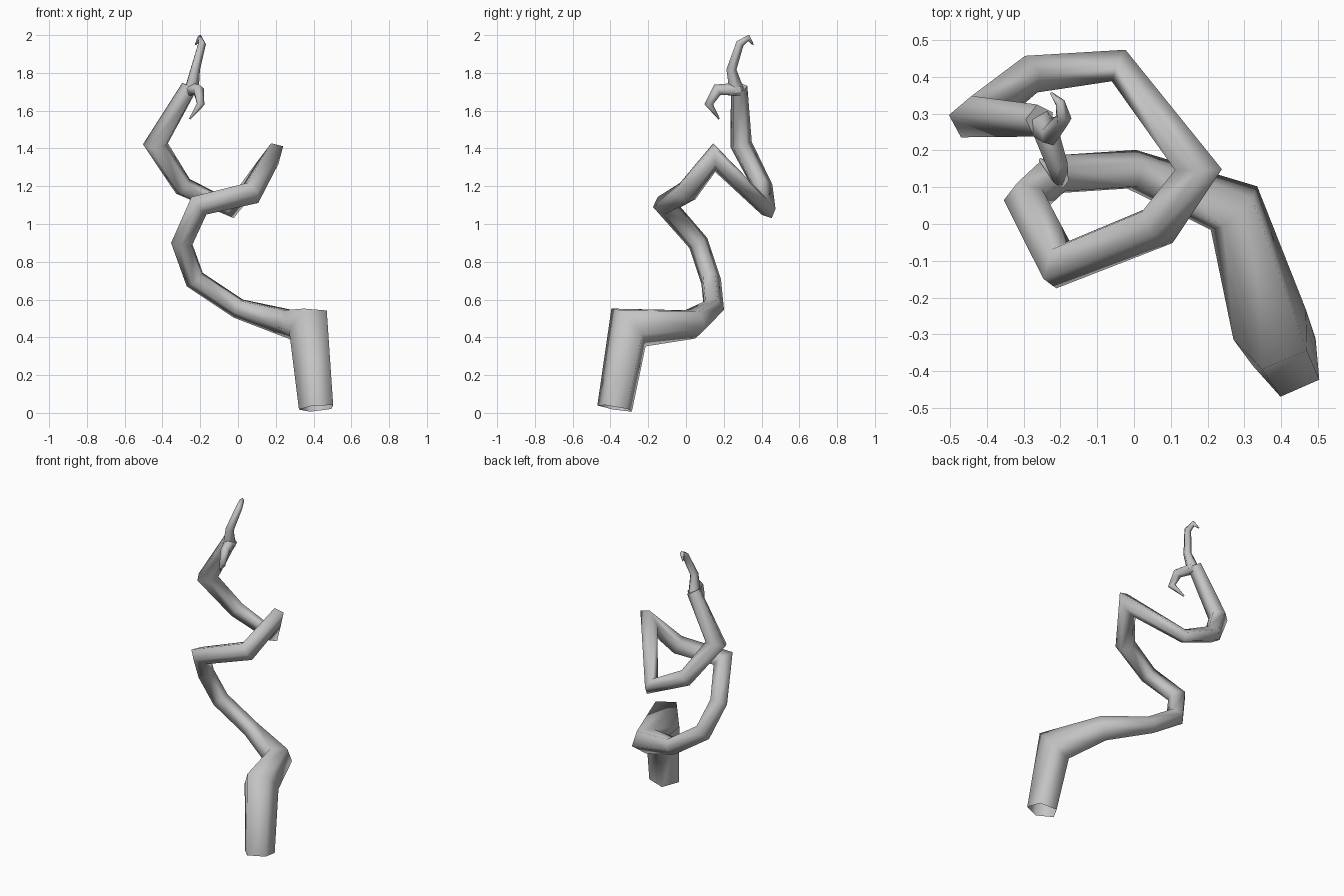
import bpy
from mathutils import Vector

cube = bpy.data.objects.get("Cube")
if cube:
    bpy.data.objects.remove(cube, do_unlink=True)

SIDES = 5

grey = bpy.data.materials.new("plain grey")
grey.use_nodes = True
colour = (0.55, 0.55, 0.55, 1)
grey.diffuse_color = colour
grey.node_tree.nodes["Principled BSDF"].inputs["Base Color"].default_value = colour


def tube(name, path, start_dir, cap_end):
    """Tapered tube along (x, y, z, radius) points with mitred bends."""
    pts = [Vector(p[:3]) for p in path]
    verts, faces = [], []
    ref = Vector(start_dir)
    last = len(pts) - 1
    for i, p in enumerate(pts):
        d_in = (p - pts[max(i - 1, 0)]).normalized()
        d_out = (pts[min(i + 1, last)] - p).normalized()
        d = d_in if i else d_out
        normal = (d_in + d_out).normalized()
        # carry the ring direction along the incoming segment
        side = (ref - d * ref.dot(d)).normalized()
        up = d.cross(side)
        for k in range(SIDES):
            offset = Vector((1, 0, 0))
            angle = 6.28319 * k / SIDES
            offset = side * math.cos(angle) + up * math.sin(angle)
            # slide each corner onto the plane that halves the bend
            slide = offset.dot(normal) / max(d.dot(normal), 0.4)
            verts.append(p + (offset - d * slide) * path[i][3])
        # turn the ring direction with the bend
        if 0 < i < last:
            side = d_in.rotation_difference(d_out) @ side
        ref = side
    for i in range(last):
        for k in range(SIDES):
            a, b = i * SIDES + k, i * SIDES + (k + 1) % SIDES
            faces.append((a, b, b + SIDES, a + SIDES))
    if cap_end:
        faces.append(tuple(range(last * SIDES, (last + 1) * SIDES)))
    mesh = bpy.data.meshes.new(name)
    mesh.from_pydata(verts, [], faces)
    mesh.materials.append(grey)
    for poly in mesh.polygons:
        poly.use_smooth = len(poly.vertices) == 4
    obj = bpy.data.objects.new(name, mesh)
    bpy.context.collection.objects.link(obj)
    return obj


import math

# Winding main stem, open at the foot
tube("main_stem", [
    (0.42, -0.375, 0.025, 0.098),
    (0.38, -0.30, 0.46, 0.112),
    (0.275, 0.04, 0.475, 0.082),
    (0.0, 0.145, 0.555, 0.056),
    (-0.225, 0.13, 0.705, 0.056),
    (-0.295, 0.065, 0.90, 0.056),
    (-0.205, -0.11, 1.10, 0.058),
    (0.068, 0.0, 1.165, 0.062),
    (0.175, 0.15, 1.355, 0.054),
    (-0.04, 0.43, 1.08, 0.043),
    (-0.29, 0.405, 1.195, 0.054),
    (-0.435, 0.29, 1.42, 0.06),
    (-0.255, 0.28, 1.725, 0.046),
], (-0.02, -0.095, 0), True)

# Hooked side shoot curling down at the front
tube("lower_tendril", [
    (-0.25, 0.28, 1.71, 0.038),
    (-0.21, 0.165, 1.708, 0.03),
    (-0.20, 0.122, 1.635, 0.021),
    (-0.255, 0.175, 1.557, 0.005),
], (0, 0, 1), True)

# Tip shoot rising and curling back
tube("upper_tendril", [
    (-0.25, 0.27, 1.70, 0.042),
    (-0.228, 0.24, 1.82, 0.027),
    (-0.192, 0.285, 1.955, 0.022),
    (-0.202, 0.33, 1.985, 0.014),
    (-0.225, 0.355, 1.95, 0.004),
], (1, 0, 0), True)
